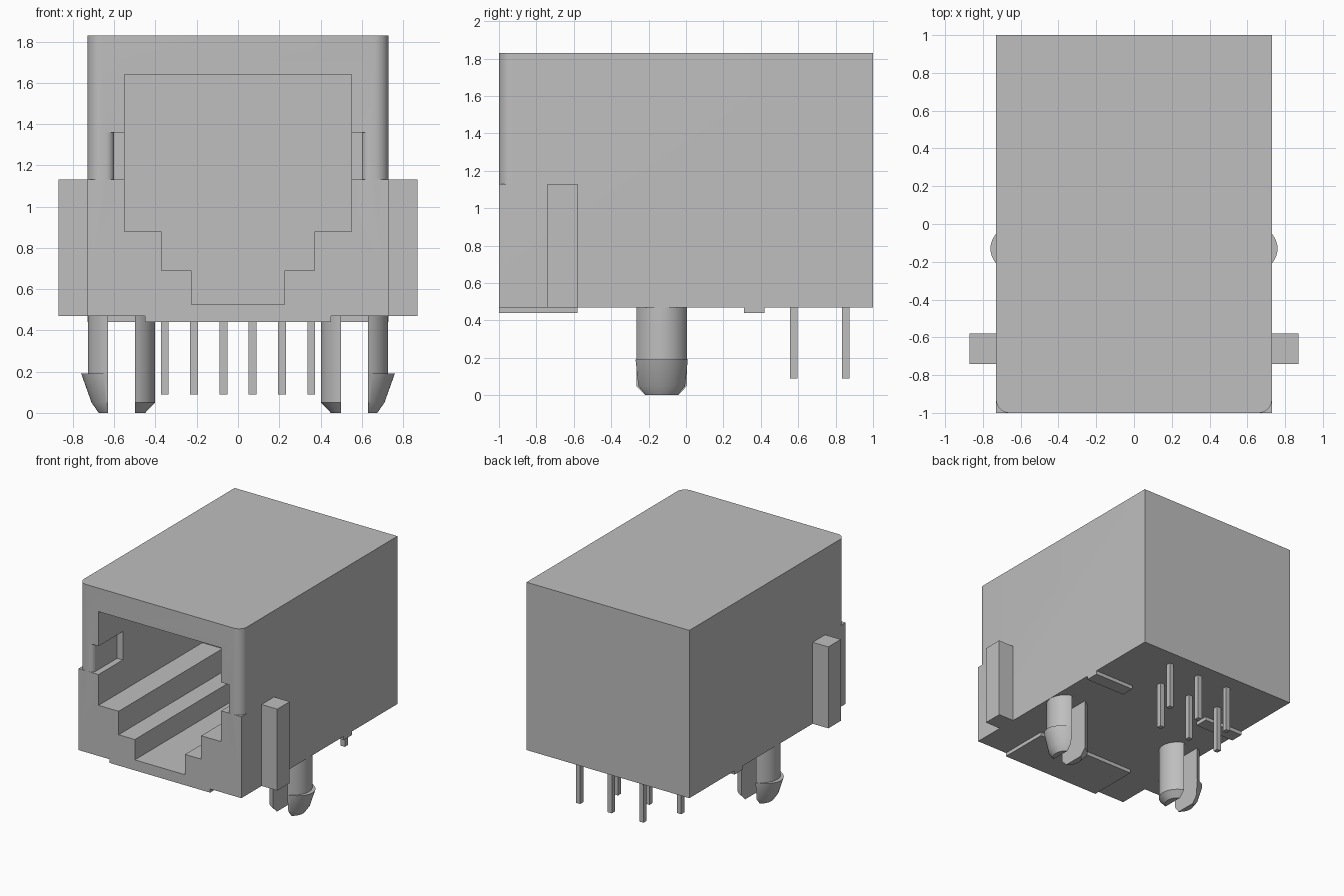
import bpy, bmesh, math

cube = bpy.data.objects.get("Cube")
if cube:
    bpy.data.objects.remove(cube, do_unlink=True)

grey = bpy.data.materials.new("housing grey")
grey.use_nodes = True
COLOUR = (0.52, 0.52, 0.52, 1)
grey.diffuse_color = COLOUR
for node in grey.node_tree.nodes:
    if node.type == 'BSDF_PRINCIPLED':
        node.inputs["Base Color"].default_value = COLOUR


def loft(name, rings):
    """Solid skinned through rings that all have the same number of points."""
    bm = bmesh.new()
    loops = [[bm.verts.new(p) for p in ring] for ring in rings]
    n = len(loops[0])
    for a, b in zip(loops, loops[1:]):
        for i in range(n):
            bm.faces.new((a[i], a[(i + 1) % n], b[(i + 1) % n], b[i]))
    bm.faces.new(loops[0])
    bm.faces.new(loops[-1])
    bmesh.ops.recalc_face_normals(bm, faces=bm.faces[:])
    mesh = bpy.data.meshes.new(name)
    bm.to_mesh(mesh)
    bm.free()
    mesh.materials.append(grey)
    ob = bpy.data.objects.new(name, mesh)
    bpy.context.collection.objects.link(ob)
    return ob


def prism(name, pts, lo, hi, axis='z'):
    """Extrude a flat outline along z or y."""
    if axis == 'z':
        return loft(name, [[(a, b, h) for a, b in pts] for h in (lo, hi)])
    return loft(name, [[(a, h, b) for a, b in pts] for h in (lo, hi)])


def box(name, x0, x1, y0, y1, z0, z1):
    return prism(name, [(x0, y0), (x1, y0), (x1, y1), (x0, y1)], z0, z1)


def arc(cx, cy, r, a0, a1, n=8):
    angles = [math.radians(a0 + (a1 - a0) * i / n) for i in range(n + 1)]
    return [(cx + r * math.cos(a), cy + r * math.sin(a)) for a in angles]


def activate(ob):
    bpy.ops.object.select_all(action='DESELECT')
    bpy.context.view_layer.objects.active = ob
    ob.select_set(True)


def smooth(ob):
    activate(ob)
    bpy.ops.object.shade_smooth_by_angle(angle=math.radians(30))


def cut(ob, cutter):
    cutter.hide_render = True
    mod = ob.modifiers.new("cut", 'BOOLEAN')
    mod.operation = 'DIFFERENCE'
    mod.solver = 'EXACT'
    mod.object = cutter
    activate(ob)
    bpy.ops.object.modifier_apply(modifier=mod.name)
    bpy.data.objects.remove(cutter, do_unlink=True)


# Housing with a stepped plug opening
housing = box("housing", -.73, .73, -1, 1, .47, 1.83)
half = [(.225, .525), (.225, .69), (.37, .69), (.37, .88), (.55, .88), (.55, 1.64)]
outline = half + [(-x, z) for x, z in reversed(half)]
cut(housing, prism("opening_cutter", outline, -1.05, .33, 'y'))

# Rounded upper front corners and the recesses inside the opening
corner = [(.78, -1.05), (.66, -1.05)] + arc(.66, -.93, .07, -90, 0) + [(.78, -.93)]
recess = [(.5, -1.05), (.64, -1.05)] + arc(.64, -.96, .04, 270, 180) + [(.6, -.69), (.5, -.69)]
for s in (-1, 1):
    cut(housing, prism("corner_cutter", [(s * x, y) for x, y in corner], 1.13, 1.9))
    cut(housing, prism("recess_cutter", [(s * x, y) for x, y in recess], 1.13, 1.36))
smooth(housing)

# Standoff under the front edge
box("front_standoff", -.45, .45, -1, -.58, .44, .475)


def peg_leg(name, side, direction, sections):
    """Half of a split peg: elliptical rings cut flat along the slot."""
    cx, cy, gap, n = .565, -.13, .065, 20
    rings = []
    for z, rx, ry in sections:
        t = math.acos(gap / rx)
        ring = []
        for i in range(n + 1):
            a = -t + 2 * t * i / n
            ring.append((side * (cx + direction * rx * math.cos(a)), cy + ry * math.sin(a), z))
        rings.append(ring)
    smooth(loft(name, rings))


# Side tabs, rear standoffs and split snap pegs
for s, label in ((1, "left"), (-1, "right")):
    box(label + "_tab", *sorted((s * .72, s * .87)), -.74, -.58, .47, 1.13)
    box(label + "_rear_standoff", *sorted((s * .37, s * .73)), .31, .42, .44, .475)
    peg_leg(label + "_peg_inner_leg", s, -1,
            [(0, .115, .105), (.05, .163, .148), (.48, .163, .148)])
    peg_leg(label + "_peg_barbed_leg", s, 1,
            [(0, .11, .105), (.05, .145, .14), (.19, .195, .148),
             (.19, .163, .148), (.48, .163, .148)])

# Six contact pins in two staggered rows
for i in range(6):
    x = -.355 + .142 * i
    y = .855 if i % 2 else .575
    box("pin_%d" % (i + 1), x - .019, x + .019, y - .02, y + .02, .09, .48)
